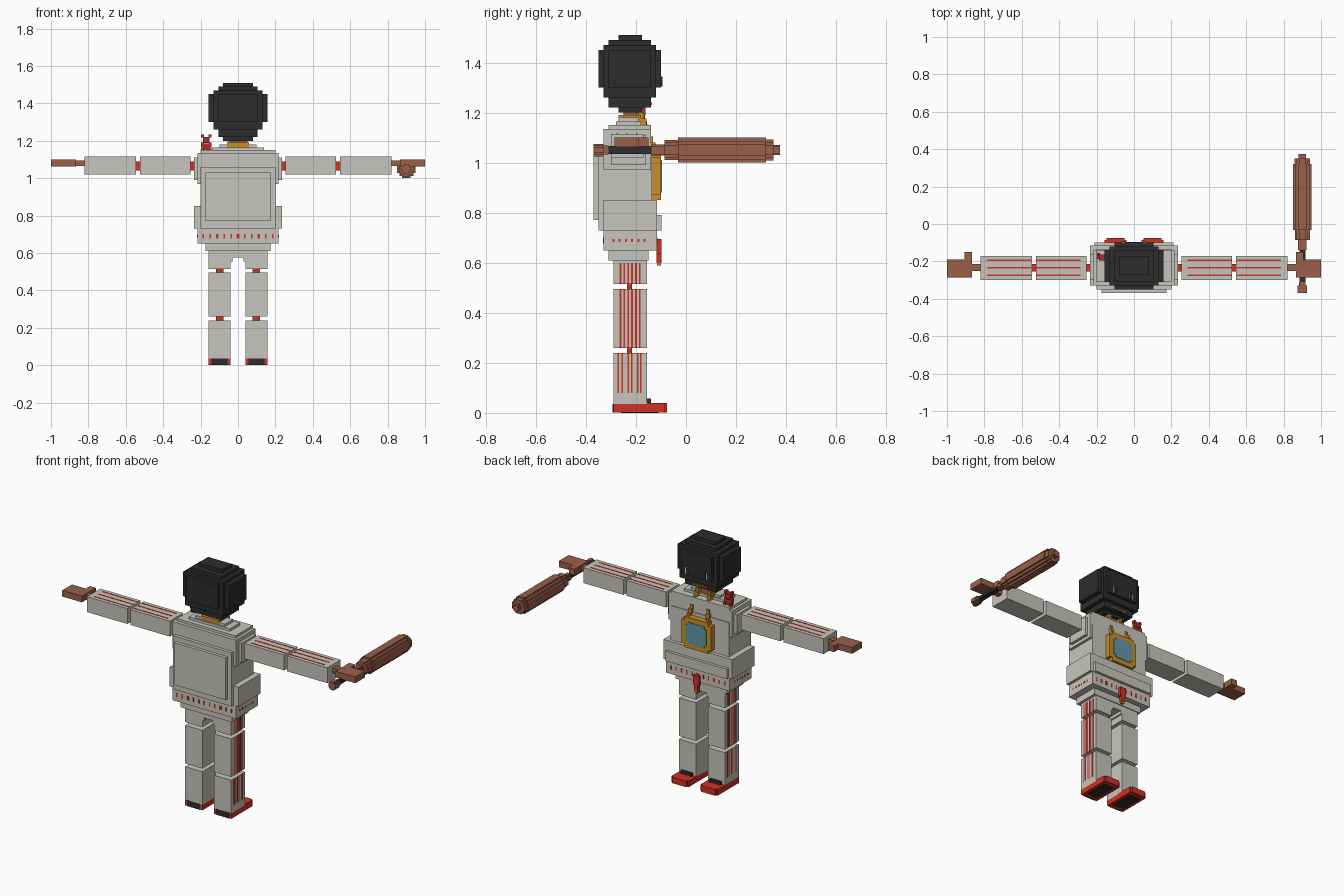
import bpy
import bmesh
from mathutils import Matrix, Vector

default_cube = bpy.data.objects.get("Cube")
if default_cube:
    bpy.data.objects.remove(default_cube, do_unlink=True)


def make_material(name, red, green, blue):
    material = bpy.data.materials.new(name)
    material.use_nodes = True
    color = (red, green, blue, 1)
    material.diffuse_color = color
    shader = next(n for n in material.node_tree.nodes if n.type == "BSDF_PRINCIPLED")
    shader.inputs["Base Color"].default_value = color
    shader.inputs["Roughness"].default_value = 0.9
    return material


light_grey = make_material("light grey cloth", .57, .56, .51)
black = make_material("soft black", .026, .026, .026)
brown = make_material("brown", .33, .115, .07)
red = make_material("bright red", .63, .032, .017)
dark_red = make_material("dark red", .36, .035, .025)
gold = make_material("gold", .58, .28, .02)
teal = make_material("teal glass", .13, .31, .37)
white = make_material("eye white", .6, .6, .6)


def build(name, material, boxes):
    """One object from boxes, each given as (x range, y range, z range)."""
    bm = bmesh.new()
    for spans in boxes:
        low = Vector([min(span) for span in spans])
        high = Vector([max(span) for span in spans])
        place = Matrix.Translation((low + high) / 2) @ Matrix.Diagonal((*(high - low), 1))
        bmesh.ops.create_cube(bm, size=1, matrix=place)
    mesh = bpy.data.meshes.new(name)
    bm.to_mesh(mesh)
    bm.free()
    mesh.materials.append(material)
    part = bpy.data.objects.new(name, mesh)
    bpy.context.collection.objects.link(part)
    return part


def wide(half, y_span, z_span):
    """A box centred on the middle plane."""
    return ((-half, half), y_span, z_span)


def around(x, y, z, half_x, half_y, half_z):
    return ((x - half_x, x + half_x), (y - half_y, y + half_y), (z - half_z, z + half_z))


def flip(boxes, side):
    return [((side * xs[0], side * xs[1]), ys, zs) for xs, ys, zs in boxes]


def both_sides(name, material, boxes):
    for label, side in (("left", 1), ("right", -1)):
        build(label + "_" + name, material, flip(boxes, side))


# Head: nested blocks give stepped rounded edges
build("head", black, [
    wide(.157, (-.31, -.14), (1.30, 1.45)),
    wide(.105, (-.35, -.10), (1.30, 1.45)),
    wide(.13, (-.33, -.12), (1.26, 1.47)),
    wide(.105, (-.31, -.14), (1.22, 1.49)),
    wide(.08, (-.27, -.175), (1.20, 1.51)),
])
both_sides("eye_white", white, [around(.06, -.10, 1.325, .014, .003, .02)])
both_sides("pupil", black, [around(.057, -.098, 1.325, .01, .004, .02)])
build("teeth", gold, [around(step * .02, -.139, 1.235, .005, .003, .005) for step in range(-2, 3)])
build("neck", brown, [wide(.04, (-.25, -.19), (1.15, 1.22))])

# Jacket: stacked blocks with a raised panel, shoulders, hem and collar
build("jacket", light_grey, [
    wide(.175, (-.37, -.34), (.77, 1.03)),
    wide(.20, (-.35, -.135), (.73, 1.06)),
    wide(.235, (-.30, -.16), (.99, 1.11)),
    wide(.217, (-.33, -.14), (.97, 1.135)),
    wide(.20, (-.31, -.14), (.97, 1.15)),
    wide(.235, (-.33, -.115), (.73, .85)),
    wide(.21, (-.31, -.098), (.73, .79)),
    wide(.217, (-.33, -.115), (.65, .73)),
    wide(.175, (-.31, -.15), (.61, .65)),
    wide(.14, (-.28, -.18), (1.14, 1.165)),
])
both_sides("collar", light_grey, [((.06, .10), (-.27, -.19), (1.15, 1.18))])

# Belt studs on every side of the hem
build("belt_studs", red,
      [around(step * .037, y, .69, .004 + .003 * (step % 3 == 0), .002, .012)
       for step in range(-5, 6) for y in (-.33, -.115)]
      + [around(x, -.29 + step * .025, .69, .002, .004, .006)
         for step in range(6) for x in (-.217, .217)])
build("hanging_tag", red, [
    around(0, -.107, .665, .02, .01, .03),
    around(0, -.107, .62, .012, .01, .02),
])
build("hanging_tag_tip", gold, [around(0, -.107, .597, .01, .008, .008)])

# Gold pendant with a glass face and a stepped neck chain
build("pendant_frame", gold, [
    wide(.08, (-.137, -.10), (.85, 1.04)),
    wide(.10, (-.137, -.10), (.87, 1.02)),
])
build("pendant_glass", teal, [
    wide(.055, (-.102, -.096), (.88, 1.01)),
    wide(.07, (-.102, -.096), (.895, .995)),
])
links = 7
both_sides("chain", gold, [
    around(.065 - .004 * i, -.125 - .009 * i, 1.04 + .024 * i, .009 + .003 * (i % 2), .012, .016)
    for i in range(links)
])
build("neck_ring", gold, [
    wide(.055, (-.27, -.25), (1.155, 1.19)),
    ((.04, .06), (-.27, -.18), (1.165, 1.19)),
    ((-.06, -.04), (-.27, -.18), (1.165, 1.19)),
])

# Arms: two sleeve blocks, red joints and stripes along the top
arm_y = (-.30, -.17)
arm_z = (1.02, 1.115)
both_sides("sleeves", light_grey, [((.255, .525), arm_y, arm_z), ((.545, .82), arm_y, arm_z)])
both_sides("arm_joints", red, [((x, x + .03), (-.255, -.215), (1.04, 1.09)) for x in (.23, .52)])
both_sides("sleeve_stripes", red, [
    ((start, start + .235), (y - .004, y + .004), (1.113, 1.1165))
    for start in (.285, .55) for y in (-.275, -.235, -.195)
])
both_sides("hand", brown, [
    ((.865, 1), (-.285, -.19), (1.062, 1.1)),
    ((.865, .905), (-.20, -.15), (1.062, 1.1)),
    ((.81, .87), (-.25, -.215), (1.065, 1.095)),
])

# Legs: three trouser blocks, red joints and outer stripes
leg_x = (.04, .157)
leg_y = (-.29, -.155)
build("pelvis", light_grey, [wide(.157, leg_y, (.575, .615))])
both_sides("trousers", light_grey, [
    (leg_x, leg_y, z_span) for z_span in ((.515, .60), (.26, .495), (.035, .24))
])
both_sides("thigh_inner", light_grey, [((.03, .05), leg_y, (.555, .60))])
both_sides("leg_joints", red, [around(.098, -.225, z, .02, .01, .025) for z in (.25, .505)])
both_sides("upper_stripes", red, [
    ((.155, .1585), (y - .0035, y + .0035), z_span)
    for z_span in ((.515, .60), (.26, .495))
    for y in [-.262 + .0155 * i for i in range(6)]
])
both_sides("lower_stripes", red, [
    ((.155, .1585), (y - .003, y + .003), (.08, .24))
    for y in (-.27, -.255, -.23, -.217, -.193, -.18)
])

# Shoes with black heels, soles and laces
both_sides("shoe", red, [
    (leg_x, (-.29, -.085), (.002, .04)),
    ((.05, .147), (-.29, -.075), (.002, .04)),
])
both_sides("shoe_heel", black, [((.055, .142), (-.293, -.28), (.002, .035))])
both_sides("shoe_sole", black, [((.06, .137), (-.26, -.11), (0, .004))])
both_sides("shoe_laces", black, [((.06, .137), (-.157, -.14), (.038, .058))])


# Bat: crossed blocks make a stepped round section
def round_section(radius, start, end):
    for wide_part, tall_part in ((1, .45), (.75, .75), (.45, 1)):
        half_x, half_z = radius * wide_part, radius * tall_part
        yield around(.90, (start + end) / 2, 1.05, half_x, (end - start) / 2, half_z)


bat_boxes = []
for radius, start, end in (
    (.025, -.37, -.33), (.018, -.335, -.31), (.022, -.14, -.08), (.04, -.085, -.03),
    (.05, -.032, .32), (.042, .31, .35), (.02, .34, .375),
):
    bat_boxes += round_section(radius, start, end)
build("bat", brown, bat_boxes)
build("bat_grip", black, list(round_section(.016, -.32, -.135)))

# Small bear sitting on the shoulder
bear = (-.17, -.178)
build("bear_body", dark_red, [
    around(*bear, 1.165, .018, .014, .02),
    around(*bear, 1.205, .018, .016, .016),
])
build("bear_limbs", red, [
    around(bear[0] + side * .02, bear[1] + forward, z, .007, .01, half_z)
    for side in (-1, 1)
    for forward, z, half_z in ((.012, 1.156, .008), (.004, 1.18, .012), (0, 1.225, .008))
])
